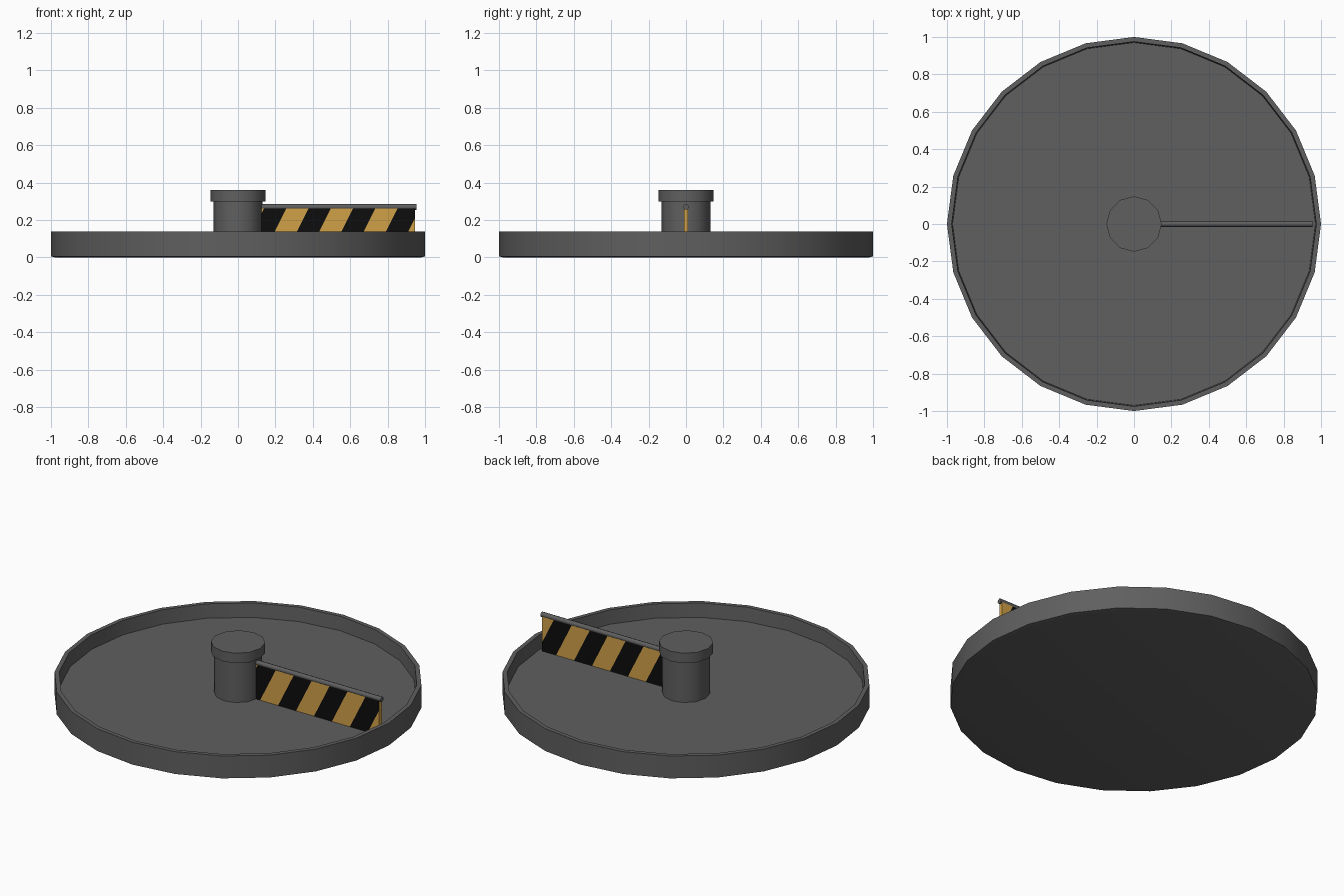
import bpy, bmesh, math
from mathutils import Vector

if "Cube" in bpy.data.objects:
    bpy.data.objects.remove(bpy.data.objects["Cube"], do_unlink=True)


def material(name, rgb):
    m = bpy.data.materials.new(name)
    m.use_nodes = True
    col = (*rgb, 1.0)
    m.diffuse_color = col
    bsdf = next(n for n in m.node_tree.nodes if n.type == 'BSDF_PRINCIPLED')
    bsdf.inputs["Base Color"].default_value = col
    bsdf.inputs["Roughness"].default_value = 0.8
    return m


GREY = material("dark grey", (0.115, 0.115, 0.115))
YELLOW = material("warning yellow", (0.64, 0.355, 0.066))
BLACK = material("stripe black", (0.004, 0.004, 0.004))


def finish(name, bm, mats, smooth=None):
    bmesh.ops.recalc_face_normals(bm, faces=bm.faces)
    me = bpy.data.meshes.new(name)
    bm.to_mesh(me)
    bm.free()
    for m in mats:
        me.materials.append(m)
    ob = bpy.data.objects.new(name, me)
    bpy.context.collection.objects.link(ob)
    if smooth:
        bpy.ops.object.select_all(action='DESELECT')
        ob.select_set(True)
        bpy.context.view_layer.objects.active = ob
        bpy.ops.object.shade_smooth_by_angle(angle=math.radians(smooth))
    return ob


def lathe(name, profile, sides, smooth=40):
    """Turn (radius, z) points around z and close both ends with flat faces."""
    bm = bmesh.new()
    rings = []
    for r, z in profile:
        rings.append([bm.verts.new((r * math.cos(a), r * math.sin(a), z))
                      for a in (2 * math.pi * i / sides for i in range(sides))])
    for lo, hi in zip(rings, rings[1:]):
        for i in range(sides):
            j = (i + 1) % sides
            bm.faces.new((lo[i], lo[j], hi[j], hi[i]))
    bm.faces.new(rings[0])
    bm.faces.new(rings[-1])
    return finish(name, bm, [GREY], smooth)


FLOOR = 0.056

# Shallow round tray with a raised rim
lathe("tray", [(0.975, 0), (1, 0.006), (1, 0.14), (0.975, 0.14), (0.97, FLOOR)], 24)

# Central post and its wider cap
lathe("post", [(0.13, FLOOR), (0.13, 0.31)], 12)
lathe("post_cap", [(0.148, 0.30), (0.148, 0.36)], 12)

# Rounded rail along the top of the arm
rail = lathe("arm_rail", [(0.015, 0.10), (0.015, 0.955)], 8, smooth=50)
rail.rotation_euler = (0, math.pi / 2, 0)
rail.location = (0, 0, 0.27)

# Striped arm panel, made of a front and a back half
X0, X1, TOP, HALF = 0.12, 0.945, 0.262, 0.012
START, STEP, SLANT = 0.155, 0.119, 0.5


def panel_half(name, side):
    bm = bmesh.new()
    bmesh.ops.create_cube(bm, size=1)
    for v in bm.verts:
        v.co = ((X0 + X1) / 2 + v.co.x * (X1 - X0),
                side * HALF * (0.5 + v.co.y),
                (FLOOR + TOP) / 2 + v.co.z * (TOP - FLOOR))
    bmesh.ops.delete(bm, geom=[f for f in bm.faces
                               if all(abs(v.co.y) < 1e-6 for v in f.verts)],
                     context='FACES_ONLY')
    # The stripes lean the opposite way in x on the back
    slant = -side * SLANT
    base_z = FLOOR if side < 0 else TOP
    for k in range(-2, 9):
        bmesh.ops.bisect_plane(bm, geom=bm.verts[:] + bm.edges[:] + bm.faces[:],
                               plane_co=Vector((START + k * STEP, 0, base_z)),
                               plane_no=Vector((1, 0, -slant)).normalized())
    bm.normal_update()
    for f in bm.faces:
        c = f.calc_center_median()
        k = math.floor((c.x - slant * (c.z - base_z) - START) / STEP)
        f.material_index = 1 if abs(f.normal.y) > 0.9 and k % 2 else 0
    return finish(name, bm, [YELLOW, BLACK])


panel_half("arm_panel_front", -1)
panel_half("arm_panel_back", 1)
